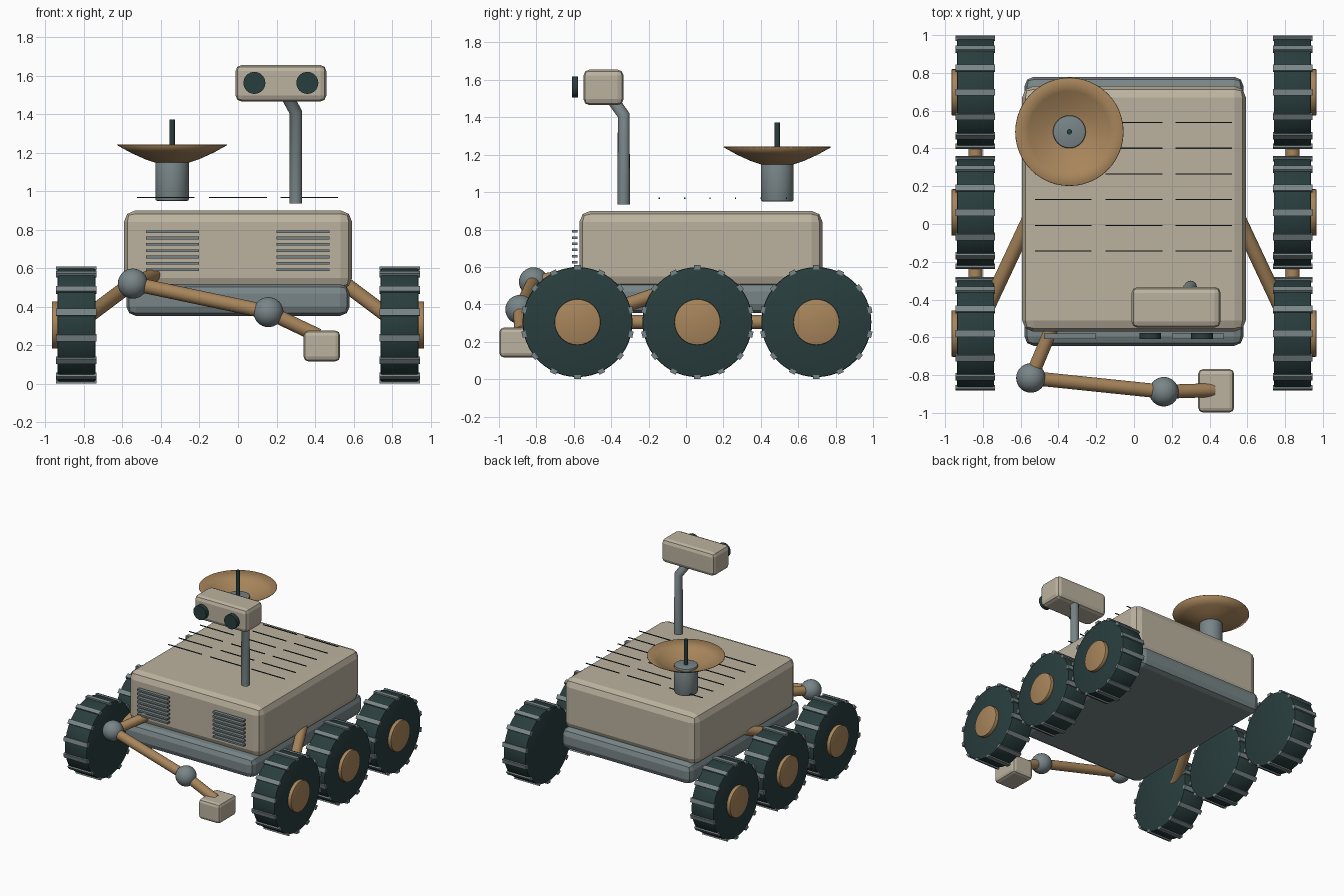
import bpy, bmesh, math
from mathutils import Vector, Matrix

if "Cube" in bpy.data.objects:
    bpy.data.objects.remove(bpy.data.objects["Cube"], do_unlink=True)


def material(name, r, g, b):
    m = bpy.data.materials.new(name)
    m.use_nodes = True
    m.diffuse_color = (r, g, b, 1)
    m.node_tree.nodes["Principled BSDF"].inputs["Base Color"].default_value = (r, g, b, 1)
    return m


BEIGE = material("beige panel", 0.50, 0.45, 0.35)
GREY = material("blue grey metal", 0.19, 0.235, 0.245)
DARK = material("dark rubber", 0.022, 0.047, 0.047)
BRONZE = material("bronze", 0.39, 0.235, 0.105)


def finish(name, bm, mat, smooth=False):
    bmesh.ops.recalc_face_normals(bm, faces=bm.faces[:])
    mesh = bpy.data.meshes.new(name)
    bm.to_mesh(mesh)
    bm.free()
    mesh.materials.append(mat)
    ob = bpy.data.objects.new(name, mesh)
    bpy.context.collection.objects.link(ob)
    if smooth:
        bpy.ops.object.select_all(action="DESELECT")
        ob.select_set(True)
        bpy.context.view_layer.objects.active = ob
        bpy.ops.object.shade_smooth_by_angle(angle=math.radians(35))
    return ob


def add_box(bm, centre, size, turn=Matrix()):
    bmesh.ops.create_cube(bm, size=1, matrix=Matrix.Translation(centre) @ turn @ Matrix.Diagonal((*size, 1)))


def box(name, centre, size, mat, bevel=0.0):
    bm = bmesh.new()
    add_box(bm, centre, size)
    if bevel:
        bmesh.ops.bevel(bm, geom=bm.edges[:], offset=bevel, segments=2, profile=0.5, affect="EDGES")
    return finish(name, bm, mat)


def rod(name, start, end, radius, mat, bevel=0.0, sides=32):
    start, end = Vector(start), Vector(end)
    axis = end - start
    bm = bmesh.new()
    place = Matrix.Translation((start + end) / 2) @ axis.to_track_quat("Z", "Y").to_matrix().to_4x4()
    bmesh.ops.create_cone(bm, cap_ends=True, segments=sides, radius1=radius, radius2=radius,
                          depth=axis.length, matrix=place)
    if bevel:
        rims = [e for e in bm.edges if any(len(f.verts) > 4 for f in e.link_faces)]
        bmesh.ops.bevel(bm, geom=rims, offset=bevel, segments=2, profile=0.5, affect="EDGES")
    return finish(name, bm, mat, True)


def ball(name, centre, radius, mat):
    bm = bmesh.new()
    bmesh.ops.create_uvsphere(bm, u_segments=32, v_segments=16, radius=radius,
                              matrix=Matrix.Translation(centre))
    return finish(name, bm, mat, True)


# Hull and chassis
box("body", (0, 0.08, 0.695), (1.185, 1.3, 0.41), BEIGE, 0.06)
box("chassis", (0, 0.067, 0.435), (1.16, 1.425, 0.165), GREY, 0.05)

# Front vent slats
for side, x in (("right", -0.34), ("left", 0.338)):
    bm = bmesh.new()
    for i in range(7):
        add_box(bm, (x, -0.595, 0.592 + i * 0.033), (0.275, 0.028, 0.014))
    finish(side + "_vent", bm, GREY)

# Deck strips
bm = bmesh.new()
for x in (-0.375, 0, 0.37):
    for row in range(6):
        add_box(bm, (x, -0.143 + row * 0.136, 0.967), (0.3, 0.006, 0.006))
finish("deck_strips", bm, DARK)

# Wheels and suspension, same on both sides
WHEEL_Z = 0.305
WHEEL_Y = {"front": -0.58, "middle": 0.061, "rear": 0.697}
TREADS = 14
for side, s in (("right", -1), ("left", 1)):
    for place, y in WHEEL_Y.items():
        name = f"{place}_{side}_"
        rod(name + "tyre", (s * 0.74, y, WHEEL_Z), (s * 0.938, y, WHEEL_Z), 0.294, DARK, 0.008, 48)
        rod(name + "hub", (s * 0.93, y, WHEEL_Z), (s * 0.966, y, WHEEL_Z), 0.123, BRONZE, 0.005)
        bm = bmesh.new()
        for i in range(TREADS):
            turn = Matrix.Rotation(math.tau * i / TREADS, 4, "X")
            offset = turn @ Vector((0, 0, 0.293))
            add_box(bm, Vector((s * 0.84, y, WHEEL_Z)) + offset, (0.21, 0.035, 0.022), turn)
        finish(name + "treads", bm, GREY)
    rod(side + "_bogie_bar", (s * 0.84, WHEEL_Y["front"], WHEEL_Z),
        (s * 0.84, WHEEL_Y["rear"], WHEEL_Z), 0.037, BRONZE)
    rod(side + "_rocker_arm", (s * 0.54, 0.06, 0.53),
        (s * 0.84, WHEEL_Y["front"], WHEEL_Z), 0.038, BRONZE)

# Camera mast, bent near the top
curve = bpy.data.curves.new("mast", "CURVE")
curve.dimensions = "3D"
curve.bevel_depth = 0.033
curve.bevel_resolution = 6
curve.use_fill_caps = True
path = [(0.3, -0.333, 0.935), (0.3, -0.333, 1.41), (0.24, -0.41, 1.52)]
spline = curve.splines.new("POLY")
spline.points.add(len(path) - 1)
for point, co in zip(spline.points, path):
    point.co = (*co, 1)
curve.materials.append(GREY)
bpy.context.collection.objects.link(bpy.data.objects.new("mast", curve))

# Camera head
box("camera_head", (0.223, -0.441, 1.56), (0.472, 0.215, 0.19), BEIGE, 0.032)
for side, x in (("right", 0.085), ("left", 0.36)):
    rod(side + "_lens", (x, -0.61, 1.562), (x, -0.577, 1.562), 0.057, DARK)

# Dish antenna
DX, DY = -0.342, 0.488
rod("antenna_base", (DX, DY, 0.95), (DX, DY, 1.17), 0.087, GREY, 0.008)
rod("antenna_feed", (DX, DY, 1.16), (DX, DY, 1.372), 0.014, DARK)
bm = bmesh.new()
profile = [(0, 1.138), (0.065, 1.145), (0.14, 1.17), (0.215, 1.204), (0.285, 1.243)]
verts = [bm.verts.new((DX + r, DY, z)) for r, z in profile]
edges = [bm.edges.new(pair) for pair in zip(verts, verts[1:])]
bmesh.ops.spin(bm, geom=verts + edges, cent=(DX, DY, 0), axis=(0, 0, 1), angle=math.tau, steps=48)
bmesh.ops.remove_doubles(bm, verts=bm.verts[:], dist=0.0005)
dish = finish("antenna_dish", bm, BRONZE, True)
shell = dish.modifiers.new("thickness", "SOLIDIFY")
shell.thickness = 0.004

# Robot arm
shoulder, elbow = (-0.546, -0.815, 0.52), (0.158, -0.888, 0.372)
rod("arm_mount", (-0.435, -0.55, 0.565), shoulder, 0.036, BRONZE)
rod("upper_arm", shoulder, elbow, 0.037, BRONZE)
rod("forearm", elbow, (0.415, -0.88, 0.25), 0.037, BRONZE)
ball("shoulder_joint", shoulder, 0.078, GREY)
ball("elbow_joint", elbow, 0.078, GREY)
box("arm_tool", (0.435, -0.883, 0.196), (0.19, 0.23, 0.16), BEIGE, 0.025)
